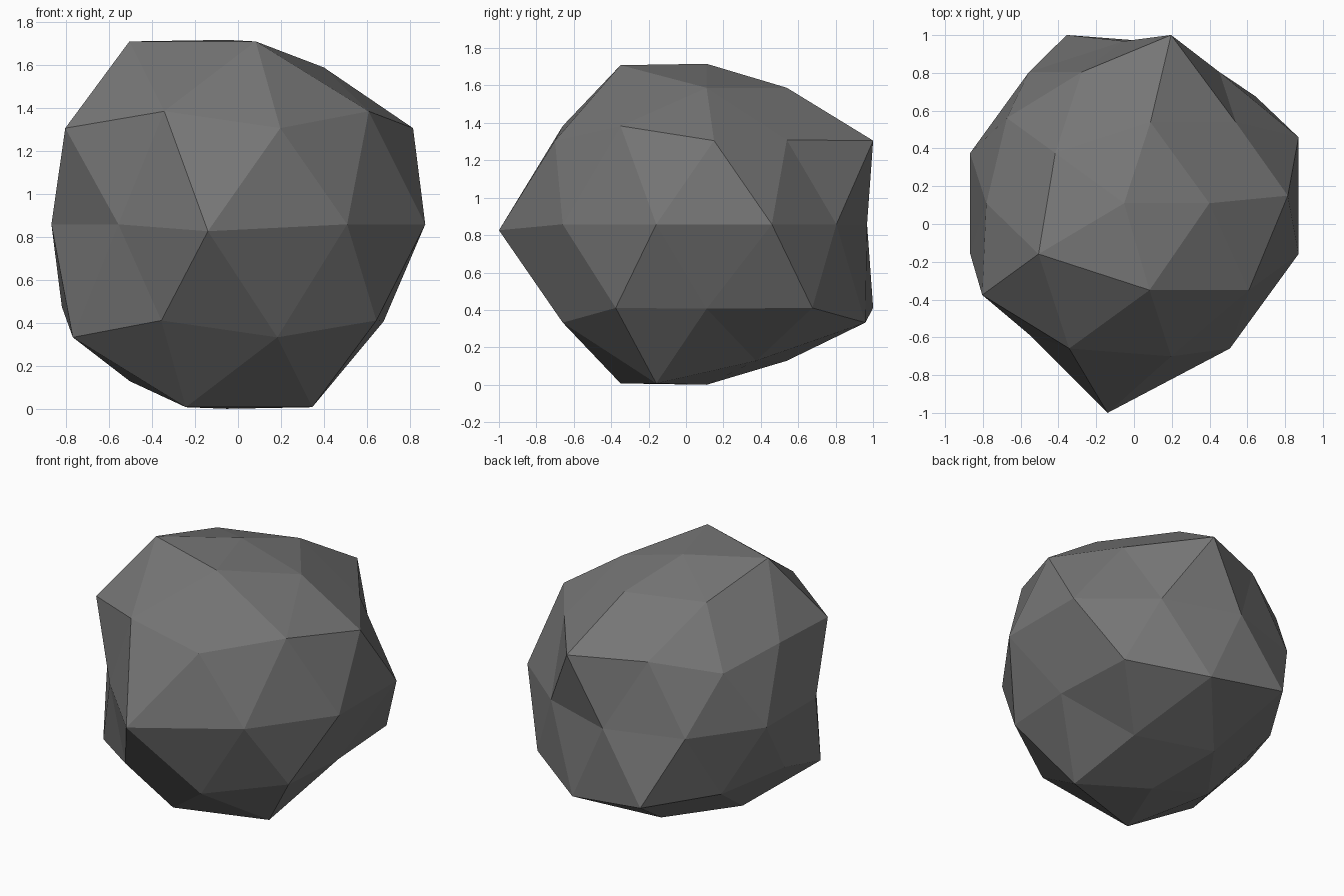
import bpy, bmesh, math
from mathutils import Vector

if "Cube" in bpy.data.objects:
    bpy.data.objects.remove(bpy.data.objects["Cube"])

# Rock: a unit icosphere of 42 points, part of it worn inwards
FULL = Vector((-0.08, 0.15, 0.862))    # centre of the untouched shell
WORN = Vector((-0.052, 0.11, 0.862))   # centre of the worn shell
WORN_SIZE = 0.858
# height band -> azimuths (degrees) of the worn points
WORN_POINTS = {
    0.85: (0, 72, 144),
    0.53: (36, 108, 180),
    0.45: (144,),
    0.0: (54, 90, 126, 162, 198, 234),
    -0.45: (180,),
    -0.53: (0, 144),
    -0.85: (36, 108, 180),
}


def direction(z, azimuth):
    r = math.sqrt(1 - z * z)
    a = math.radians(azimuth)
    return Vector((r * math.cos(a), r * math.sin(a), z))


worn = [direction(z, a) for z, angles in WORN_POINTS.items() for a in angles]
worn += [Vector((0, 0, 1)), Vector((0, 0, -1))]
nose = Vector((0, -1, 0))

bm = bmesh.new()
bmesh.ops.create_icosphere(bm, subdivisions=2, radius=1.0)
for v in bm.verts:
    d = v.co.normalized()
    if (d - nose).length < 0.1:
        v.co = (-0.14, -1.0, 0.83)     # jutting front point
    elif any((d - w).length < 0.06 for w in worn):
        v.co = WORN + d * WORN_SIZE
    else:
        v.co = FULL + d
bmesh.ops.recalc_face_normals(bm, faces=bm.faces)

# Stand it on the ground
low = min(v.co.z for v in bm.verts)
for v in bm.verts:
    v.co.z -= low

mesh = bpy.data.meshes.new("rock")
bm.to_mesh(mesh)
bm.free()
stone = bpy.data.materials.new("grey stone")
stone.diffuse_color = (0.18, 0.18, 0.18, 1)
stone.use_nodes = True
stone.node_tree.nodes["Principled BSDF"].inputs["Base Color"].default_value = stone.diffuse_color
mesh.materials.append(stone)
rock = bpy.data.objects.new("rock", mesh)
bpy.context.collection.objects.link(rock)
